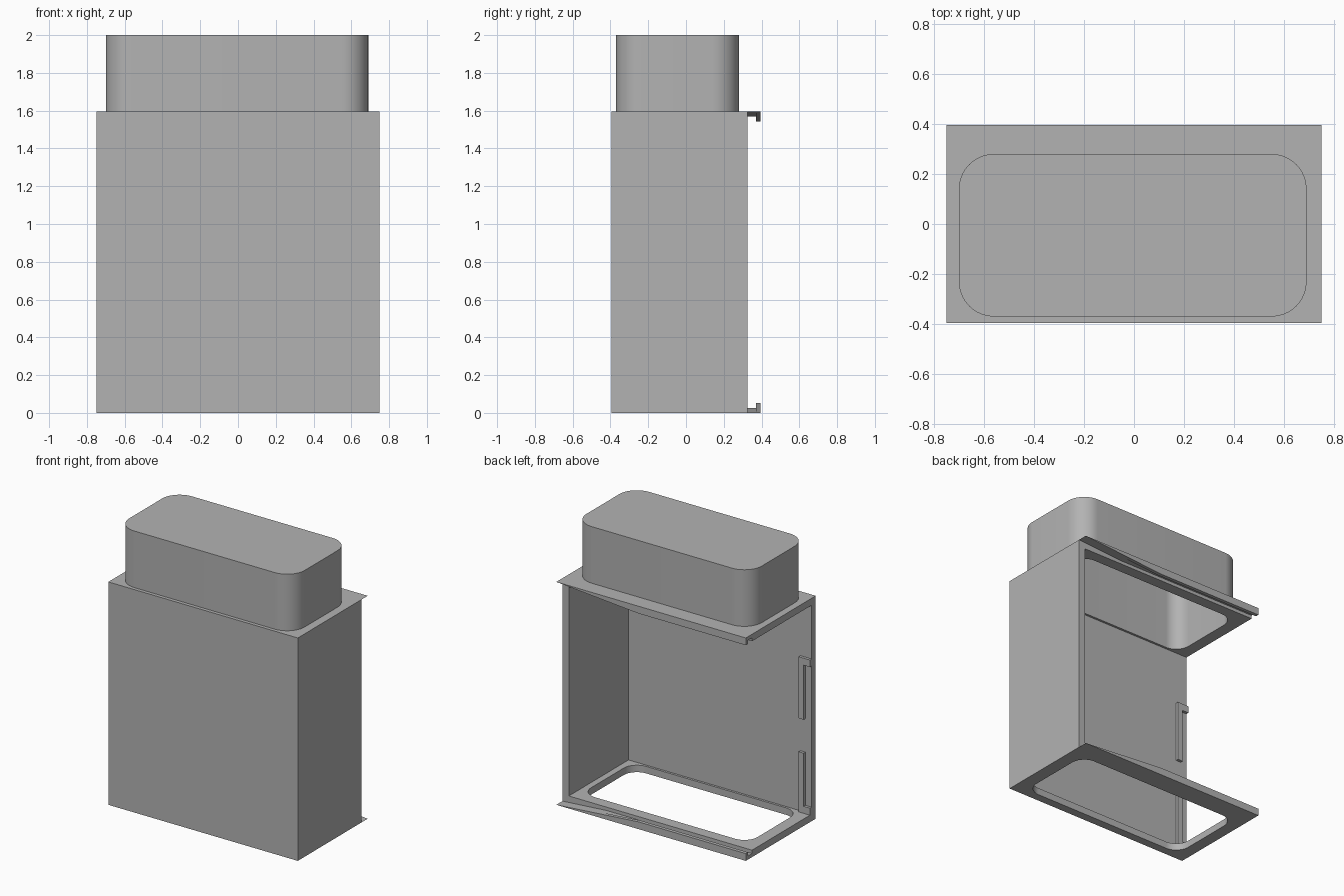
import bpy
import bmesh
from math import cos, sin, pi, radians

if "Cube" in bpy.data.objects:
    bpy.data.objects.remove(bpy.data.objects["Cube"], do_unlink=True)

grey = bpy.data.materials.new("plain grey")
grey.use_nodes = True
GREY = (0.45, 0.45, 0.45, 1)
grey.diffuse_color = GREY
grey.node_tree.nodes["Principled BSDF"].inputs["Base Color"].default_value = GREY


def prism(name, outline, lo, hi, axis="z"):
    """Extrude a flat outline along z (points are x, y) or y (points are x, z)."""
    def place(p, h):
        return (p[0], p[1], h) if axis == "z" else (p[0], h, p[1])
    bm = bmesh.new()
    bottom = [bm.verts.new(place(p, lo)) for p in outline]
    top = [bm.verts.new(place(p, hi)) for p in outline]
    bm.faces.new(bottom)
    bm.faces.new(top)
    for i in range(len(outline)):
        j = (i + 1) % len(outline)
        bm.faces.new((bottom[i], bottom[j], top[j], top[i]))
    bmesh.ops.recalc_face_normals(bm, faces=bm.faces)
    mesh = bpy.data.meshes.new(name)
    bm.to_mesh(mesh)
    bm.free()
    mesh.materials.append(grey)
    obj = bpy.data.objects.new(name, mesh)
    bpy.context.collection.objects.link(obj)
    return obj


def rect(x0, x1, y0, y1):
    return [(x0, y0), (x1, y0), (x1, y1), (x0, y1)]


def rounded(x0, x1, y0, y1, r, steps=16):
    centres = [(x1 - r, y1 - r), (x0 + r, y1 - r), (x0 + r, y0 + r), (x1 - r, y0 + r)]
    return [(cx + r * cos((q + k / steps) * pi / 2), cy + r * sin((q + k / steps) * pi / 2))
            for q, (cx, cy) in enumerate(centres) for k in range(steps + 1)]


def cut(obj, *cutters):
    """Subtract the cutters, then bake the result into the mesh."""
    for c in cutters:
        mod = obj.modifiers.new("cut", "BOOLEAN")
        mod.operation = "DIFFERENCE"
        mod.solver = "EXACT"
        mod.object = c
    bpy.context.view_layer.update()
    baked = bpy.data.meshes.new_from_object(obj.evaluated_get(bpy.context.evaluated_depsgraph_get()))
    obj.modifiers.clear()
    obj.data = baked


# Case with front, left, top and bottom walls, and the rounded cover above it
case = prism("case", rect(-0.75, 0.75, -0.395, 0.325), 0, 1.595)
cover = prism("cover", rounded(-0.7, 0.69, -0.37, 0.28, 0.14), 1.595, 2)
cavity = prism("cavity_cutter", rect(-1, 0.7, -0.35, 1), 0.05, 1.545)
bore = prism("bore_cutter", rounded(-0.664, 0.654, -0.334, 0.244, 0.105), -0.1, 1.99)
cut(case, cavity, bore)
cut(cover, bore)
for helper in (cavity, bore):
    bpy.data.objects.remove(helper, do_unlink=True)

# Hooked rails along the open back, tapering away at one end
for label, base, d in (("top", 1.595, -1), ("bottom", 0, 1)):
    for part, y0, y1, depth, taper in (("web", 0.325, 0.37, 0.026, 0.4), ("lip", 0.37, 0.395, 0.052, 0.1)):
        inner = base + d * depth
        prism(f"{label}_rail_{part}", [(0.75, base), (-0.75, base), (-0.75, inner), (taper, inner)],
              y0, y1, "y")

# Clips on the inside of the front wall, next to the open side
for label, z0, z1, tab in (("upper", 0.72, 1.16, 1.11), ("lower", 0.05, 0.48, 0.05)):
    prism(f"{label}_clip", rect(-0.7, -0.66, -0.35, -0.33), z0, z1)
    prism(f"{label}_clip_tab", rect(-0.75, -0.7, -0.35, -0.33), tab, tab + 0.05)

# Smooth the round corners of the cover and the openings
bpy.ops.object.select_all(action="DESELECT")
for obj in (case, cover):
    obj.select_set(True)
bpy.context.view_layer.objects.active = case
bpy.ops.object.shade_smooth_by_angle(angle=radians(30))
